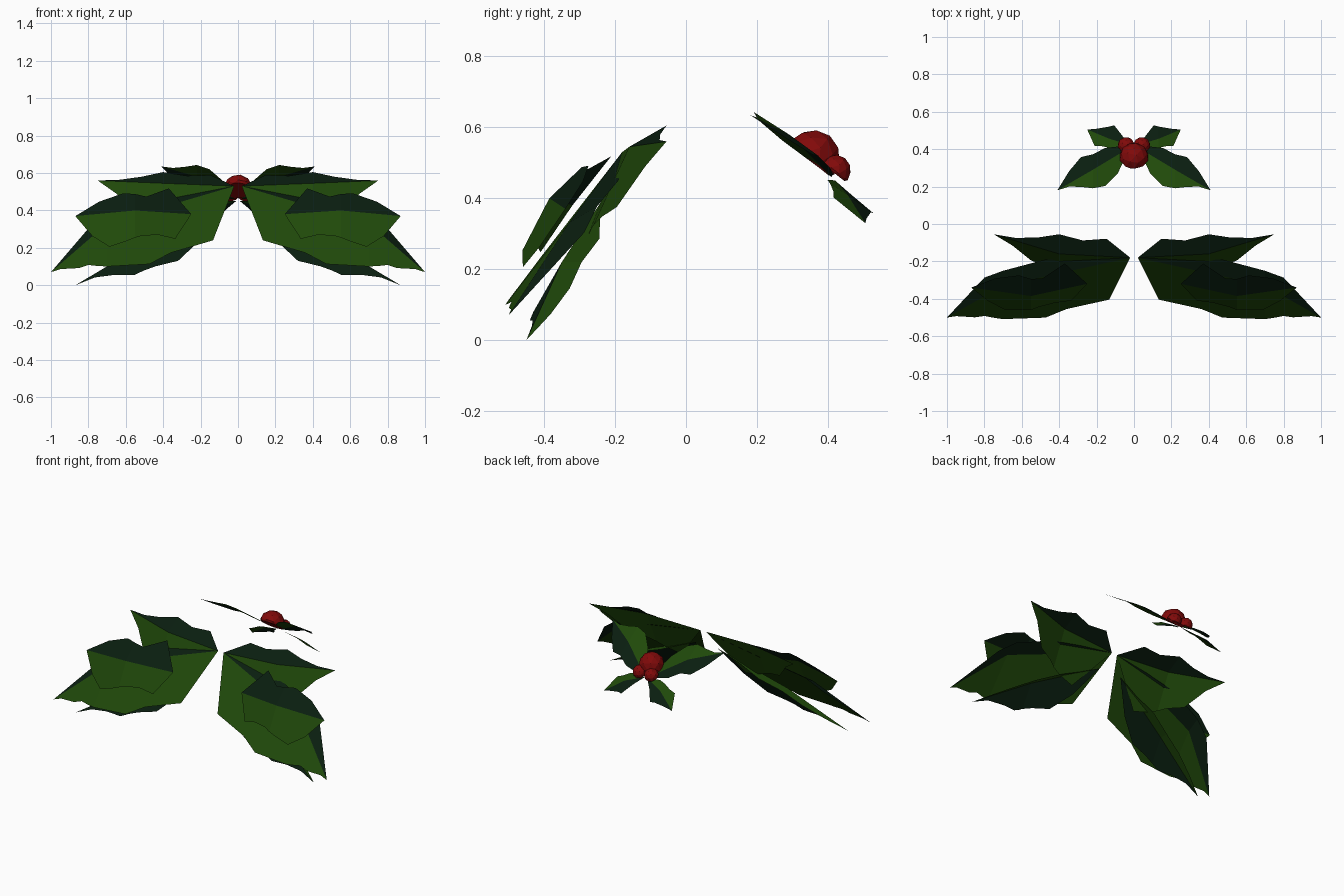
import bpy
import bmesh
from mathutils import Matrix, Vector

default_cube = bpy.data.objects.get("Cube")
if default_cube:
    bpy.data.objects.remove(default_cube, do_unlink=True)


def make_material(name, colour):
    material = bpy.data.materials.new(name)
    material.use_nodes = True
    rgba = (*colour, 1)
    material.diffuse_color = rgba
    material.node_tree.nodes["Principled BSDF"].inputs["Base Color"].default_value = rgba
    return material


dark_green = make_material("dark green", (0.003, 0.013, 0.005))
light_green = make_material("light green", (0.014, 0.066, 0.003))
berry_red = make_material("berry red", (0.22, 0.003, 0.003))


def add_object(name, bm, materials):
    mesh = bpy.data.meshes.new(name)
    bm.to_mesh(mesh)
    bm.free()
    for material in materials:
        mesh.materials.append(material)
    obj = bpy.data.objects.new(name, mesh)
    bpy.context.collection.objects.link(obj)


def width_at(teeth, t):
    """Width of a leaf half at t, with its teeth evenly spaced along the rib."""
    widths = [0, *teeth, 0]
    position = t * (len(widths) - 1)
    index = min(int(position), len(widths) - 2)
    blend = position - index
    return widths[index] * (1 - blend) + widths[index + 1] * blend


def build_leaf(name, side, root, middle, tip, halves, materials):
    """Toothed leaf folded along a bent rib; side mirrors it across x."""
    mirror = Vector((side, 1, 1))
    root, middle, tip = (Vector(point) * mirror for point in (root, middle, tip))

    # Rib stations wherever either half has a tooth or the rib bends
    stations = {0, 0.5, 1}
    for direction, teeth in halves:
        gaps = len(teeth) + 1
        stations.update(step / gaps for step in range(1, gaps))
    stations = sorted(stations)

    bm = bmesh.new()
    rib = []
    for t in stations:
        if t < 0.5:
            point = root.lerp(middle, t * 2)
        else:
            point = middle.lerp(tip, t * 2 - 1)
        rib.append(bm.verts.new(point))

    for material_index, (direction, teeth) in enumerate(halves):
        outward = Vector((0, *direction))
        edge = [rib[0]]
        for vert, t in zip(rib[1:-1], stations[1:-1]):
            edge.append(bm.verts.new(vert.co + outward * width_at(teeth, t)))
        edge.append(rib[-1])
        for i in range(len(rib) - 1):
            corners = [rib[i], rib[i + 1], edge[i + 1], edge[i]]
            face = bm.faces.new(list(dict.fromkeys(corners)))
            face.material_index = material_index
            face.normal_update()
            if face.normal.z < 0:
                face.normal_flip()
    add_object(name, bm, materials)


def leaf_pair(name, root, middle, tip, upper, lower, materials):
    """Left and right copies; each half is a (y, z) direction and its teeth."""
    for side_name, side in (("left", 1), ("right", -1)):
        build_leaf(f"{side_name}_{name}", side, root, middle, tip, (upper, lower), materials)


def berry(name, centre, radius):
    """Faceted berry, flattened underneath where it sits on the leaves."""
    bm = bmesh.new()
    bmesh.ops.create_icosphere(bm, subdivisions=2, radius=radius)
    for vert in bm.verts:
        vert.co.z = max(vert.co.z, -0.15 * radius)
    bm.transform(Matrix.Translation(centre) @ Matrix.Rotation(-0.67, 4, "X"))
    add_object(name, bm, [berry_red])


two_tone = [dark_green, light_green]
reversed_tone = [light_green, dark_green]
stem = (0.02, -0.18, 0.53)

# Large front leaves, from the top one down to the one hidden behind
leaf_pair("top_leaf", stem, (0.4, -0.16, 0.545), (0.75, -0.055, 0.56),
          upper=((0.105, 0.06), [0.9, 0.75, 1, 0.5, 0.15]),
          lower=((-0.1, -0.22), [0.6, 1.2, 1.1, 0.9, 0.8, 0.3]),
          materials=two_tone)
leaf_pair("long_leaf", stem, (0.7, -0.33, 0.33), (1, -0.5, 0.07),
          upper=((0.1, 0.06), [0.5, 0.9, 0.8, 1, 0.5]),
          lower=((-0.21, -0.27), [0.95, 0.95, 0.95, 1.05, 0.95, 0.85, 0.68, 0.5, 0.4, 0.25, 0.1]),
          materials=two_tone)
leaf_pair("overlay_leaf", (0.25, -0.32, 0.38), (0.55, -0.385, 0.4), (0.87, -0.34, 0.37),
          upper=((0.135, 0.13), [1, 0.6, 0.75, 0.5]),
          lower=((-0.075, -0.145), [0.95, 0.85, 0.9, 1.1, 1.25, 0.8]),
          materials=two_tone)
leaf_pair("under_leaf", (0.08, -0.22, 0.42), (0.5, -0.35, 0.22), (0.87, -0.45, 0),
          upper=((0.07, 0), [0.3, 0.9, 0.8, 0.8, 0.5]),
          lower=((-0.08, -0.14), [0.85, 1.25, 1.05, 0.95, 0.5, 0.15]),
          materials=reversed_tone)

# Small sprig leaves
leaf_pair("sprig_front_leaf", (0.02, 0.41, 0.46), (0.22, 0.29, 0.58), (0.41, 0.18, 0.635),
          upper=((0.11, -0.08), [0.4, 0.7, 0.75, 0.95, 0.6]),
          lower=((-0.11, 0.07), [0.9, 1.15, 0.9, 0.5, 0.15]),
          materials=two_tone)
leaf_pair("sprig_back_leaf", (0.01, 0.42, 0.45), (0.13, 0.455, 0.41), (0.25, 0.505, 0.33),
          upper=((0.08, -0.06), [0.4, 1, 0.65, 0.3]),
          lower=((-0.08, 0.05), [0.3, 0.55, 0.6, 0.7, 0.9]),
          materials=two_tone)

# Berries in the middle of the sprig
berry("middle_berry", (0, 0.357, 0.515), 0.078)
berry("left_berry", (0.042, 0.42, 0.478), 0.045)
berry("right_berry", (-0.042, 0.42, 0.478), 0.045)
